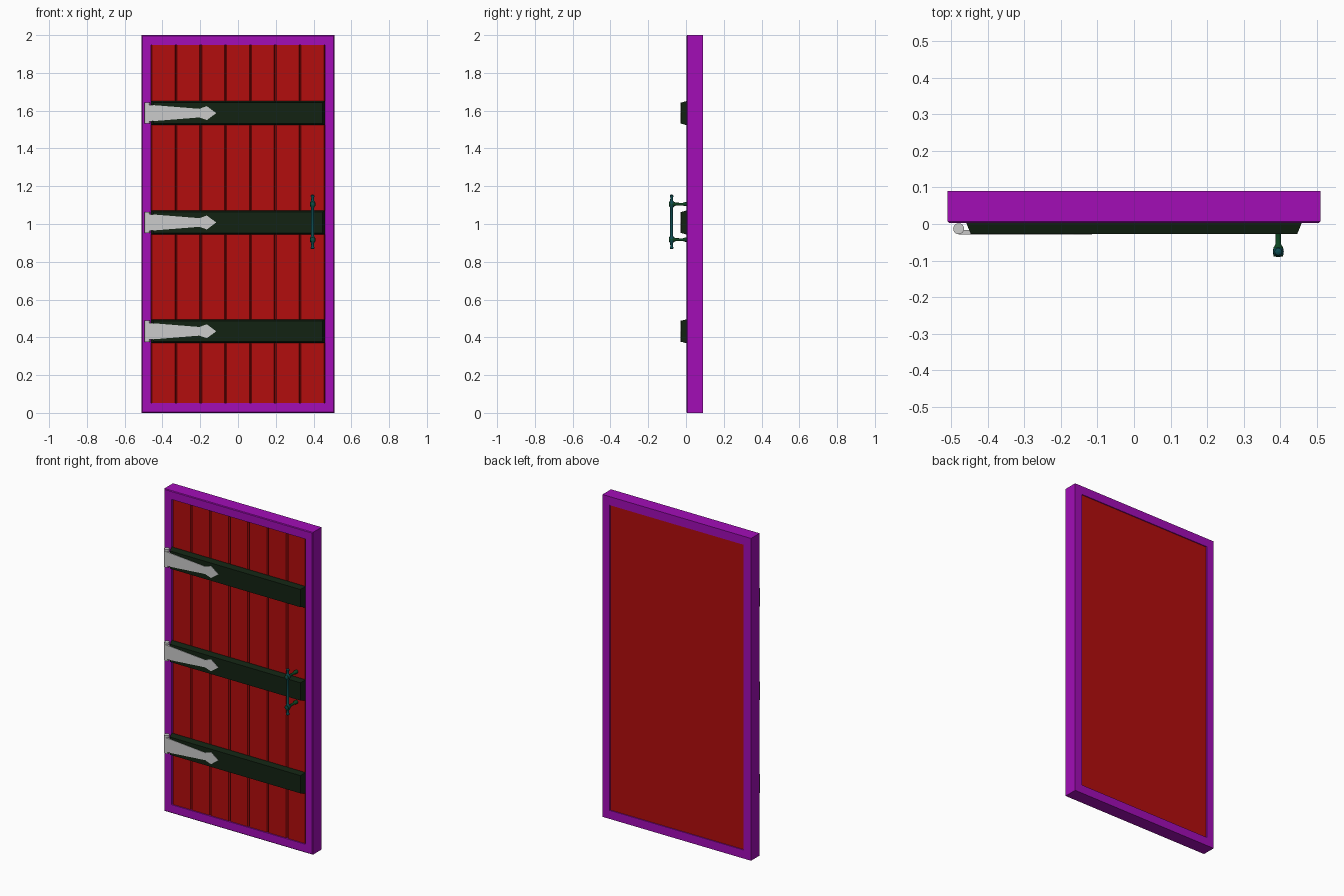
import bpy, bmesh, math
from mathutils import Matrix, Vector

if "Cube" in bpy.data.objects:
    bpy.data.objects.remove(bpy.data.objects["Cube"])


def material(name, rgb):
    m = bpy.data.materials.new(name)
    m.diffuse_color = (*rgb, 1)
    m.use_nodes = True
    m.node_tree.nodes["Principled BSDF"].inputs["Base Color"].default_value = m.diffuse_color
    return m


PURPLE = material("purple_paint", (0.36, 0.004, 0.47))
RED = material("red_wood", (0.45, 0.004, 0.004))
DARK = material("dark_wood", (0.006, 0.016, 0.006))
TEAL = material("teal_metal", (0.004, 0.07, 0.08))
GREEN = material("green_metal", (0.004, 0.06, 0.015))


def make(name, bm, mat=None, smooth=False):
    bmesh.ops.recalc_face_normals(bm, faces=bm.faces)
    me = bpy.data.meshes.new(name)
    bm.to_mesh(me)
    bm.free()
    ob = bpy.data.objects.new(name, me)
    bpy.context.collection.objects.link(ob)
    if mat:
        me.materials.append(mat)
    if smooth:
        bpy.context.view_layer.objects.active = ob
        ob.select_set(True)
        bpy.ops.object.shade_smooth_by_angle(angle=math.radians(40))
        ob.select_set(False)
    return ob


def prism(name, pts, direction, mat=None):
    """Extrude a flat polygon along a direction."""
    bm = bmesh.new()
    face = bm.faces.new([bm.verts.new(p) for p in pts])
    out = bmesh.ops.extrude_face_region(bm, geom=[face], use_keep_orig=True)
    verts = [v for v in out["geom"] if isinstance(v, bmesh.types.BMVert)]
    bmesh.ops.translate(bm, verts=verts, vec=direction)
    return make(name, bm, mat)


def lathe(name, profile, origin, axis, mat, sides=16):
    """Spin (radius, height) points around an axis."""
    bm = bmesh.new()
    rings = []
    for r, h in profile:
        rings.append([bm.verts.new((r * math.cos(2 * math.pi * i / sides),
                                    r * math.sin(2 * math.pi * i / sides), h))
                      for i in range(sides)])
    for a, b in zip(rings, rings[1:]):
        for i in range(sides):
            j = (i + 1) % sides
            bm.faces.new((a[i], a[j], b[j], b[i]))
    bm.faces.new(rings[0])
    bm.faces.new(rings[-1])
    rot = Vector((0, 0, 1)).rotation_difference(Vector(axis)).to_matrix().to_4x4()
    bmesh.ops.transform(bm, matrix=Matrix.Translation(origin) @ rot, verts=bm.verts)
    return make(name, bm, mat, smooth=True)


# Frame: rectangular ring with chamfered front outer edge
FRONT, BACK = 0.003, 0.091
bm = bmesh.new()
# (half width, bottom z, top z, y) of each loop around the ring section
section = [(0.51, 0, 2, FRONT + 0.004), (0.506, 0.004, 1.996, FRONT),
           (0.46, 0.053, 1.947, FRONT), (0.46, 0.053, 1.947, BACK), (0.51, 0, 2, BACK)]
loops = [[bm.verts.new(p) for p in ((-w, y, b), (w, y, b), (w, y, t), (-w, y, t))]
         for w, b, t, y in section]
for k, a in enumerate(loops):
    b = loops[(k + 1) % len(loops)]
    for i in range(4):
        j = (i + 1) % 4
        bm.faces.new((a[i], a[j], b[j], b[i]))
make("door_frame", bm, PURPLE)

# Planks: chamfered on the front long edges
W, C = 0.92 / 7, 0.006
for n in range(7):
    x0 = -0.46 + n * W
    x1 = x0 + W
    prism(f"plank_{n + 1}",
          [(x0, 0.085, 0.053), (x1, 0.085, 0.053), (x1, 0.01 + 2 * C, 0.053),
           (x1 - C, 0.01, 0.053), (x0 + C, 0.01, 0.053), (x0, 0.01 + 2 * C, 0.053)],
          (0, 0, 1.894), RED)

# Battens with sloped edges, each with a strap hinge and its barrel
for n, z in enumerate((0.432, 1.008, 1.587), 1):
    bm = bmesh.new()
    rings = [[bm.verts.new((sx * w, y, z + sz * h))
              for sx, sz in ((-1, -1), (1, -1), (1, 1), (-1, 1))]
             for w, h, y in ((0.46, 0.063, 0.012), (0.458, 0.063, 0.0), (0.447, 0.055, -0.027))]
    for a, b in zip(rings, rings[1:]):
        for i in range(4):
            j = (i + 1) % 4
            bm.faces.new((a[i], a[j], b[j], b[i]))
    bm.faces.new(rings[0])
    bm.faces.new(rings[-1])
    make(f"batten_{n}", bm, DARK)

    half = [(-0.48, 0.045), (-0.205, 0.023), (-0.165, 0.037)]
    outline = half + [(-0.115, 0)] + [(x, -h) for x, h in reversed(half)]
    prism(f"hinge_strap_{n}", [(x, -0.029, z + h) for x, h in outline], (0, 0.012, 0))
    lathe(f"hinge_barrel_{n}", [(0.015, -0.056), (0.015, 0.056)],
          (-0.48, -0.013, z), (0, 0, 1), None)

# Pull handle: turned vertical bar with collars and end knobs
HX, HY, HZ = 0.395, -0.076, 1.011
half = [(0.008, 0.075), (0.014, 0.085), (0.015, 0.094), (0.014, 0.103), (0.008, 0.112),
        (0.007, 0.128), (0.01, 0.135), (0.01, 0.14), (0.005, 0.144)]
lathe("handle_bar", [(r, -h) for r, h in reversed(half)] + half,
      (HX, HY, HZ), (0, 0, 1), TEAL)

# Two posts fixing the handle to the door
for label, s in (("lower", -1), ("upper", 1)):
    lathe(f"handle_post_{label}",
          [(0.013, -0.013), (0.015, 0.0), (0.013, 0.012), (0.008, 0.02), (0.007, 0.06),
           (0.011, 0.07), (0.011, 0.09)],
          (HX, HY, HZ + s * 0.094), (0, 1, 0), GREEN)
